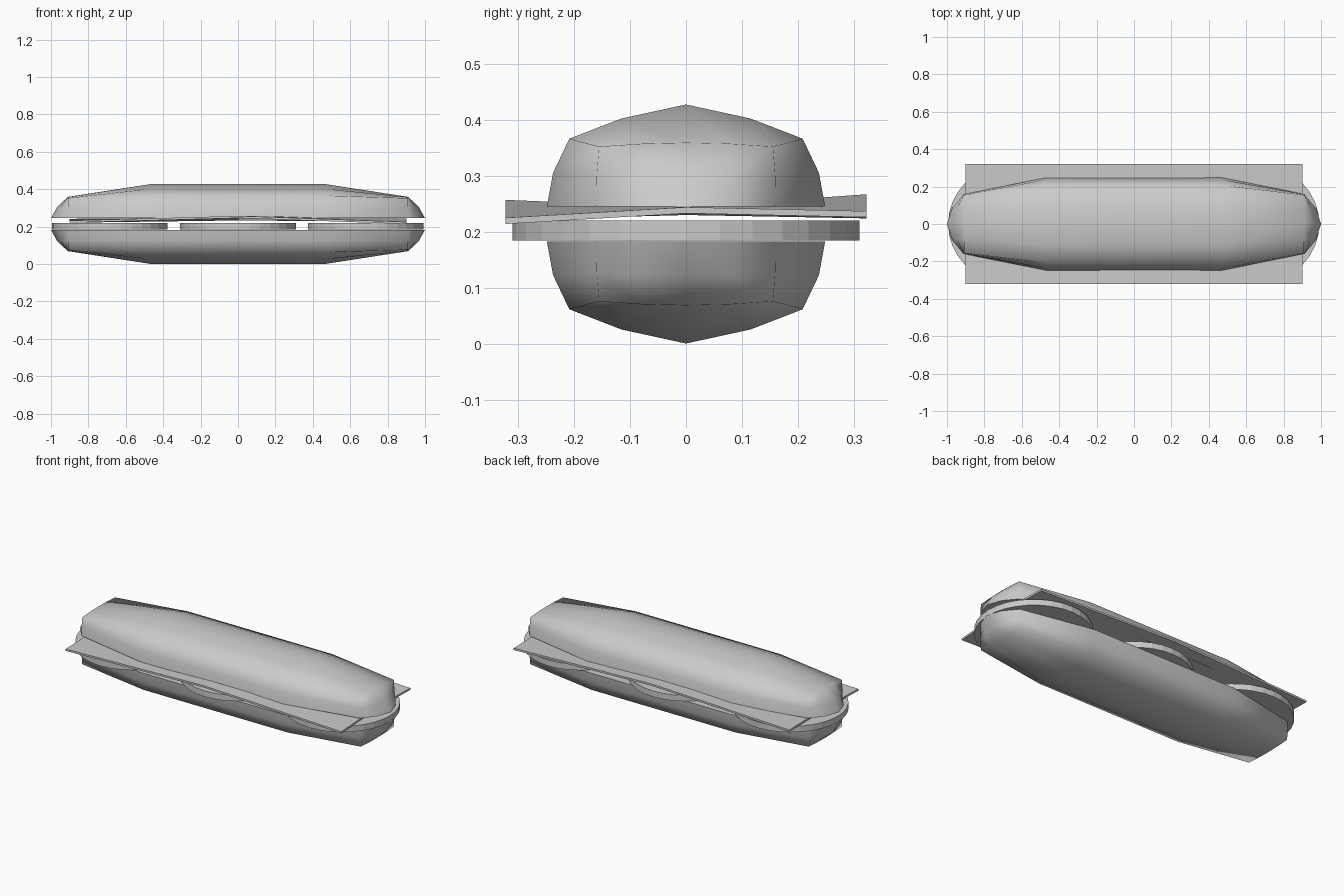
import bpy, bmesh, math

if "Cube" in bpy.data.objects:
    bpy.data.objects.remove(bpy.data.objects["Cube"])


def finish(bm, name):
    bmesh.ops.recalc_face_normals(bm, faces=bm.faces)
    mesh = bpy.data.meshes.new(name)
    bm.to_mesh(mesh)
    bm.free()
    obj = bpy.data.objects.new(name, mesh)
    bpy.context.collection.objects.link(obj)
    return obj


def mirrored(half):
    """Complete a half profile (outside to centre line) across y = 0."""
    return [(-y, z) for y, z in half] + [(y, z) for y, z in half[-2::-1]]


# Half cross-sections of a bun half: body and end rim
BODY = mirrored([(0.248, 0), (0.237, 0.06), (0.208, 0.121), (0.115, 0.157), (0, 0.182)])
RIM = mirrored([(0.16, 0), (0.159, 0.058), (0.155, 0.107), (0.08, 0.112), (0, 0.114)])


def bun(name, z0, up):
    bm = bmesh.new()

    def vert(x, y, z):
        return bm.verts.new((x, y, z0 + up * z))

    def ring(x, profile):
        return [vert(x, y, z) for y, z in profile]

    rings = [ring(-0.91, RIM), ring(-0.47, BODY), ring(0.47, BODY), ring(0.91, RIM)]
    for a, b in zip(rings, rings[1:]):
        for i in range(8):
            bm.faces.new((a[i], a[i + 1], b[i + 1], b[i]))
    # Rounded end caps: 4 x 2 grid inside each rim
    base = []
    for side, r in ((-1, rings[0]), (1, rings[3])):
        low = [r[0]] + [vert(side * x, y, 0) for x, y in ((0.972, -0.085), (1, 0), (0.972, 0.085))] + [r[8]]
        mid = [r[1]] + [vert(side * x, y, 0.06) for x, y in ((0.948, -0.083), (0.967, 0), (0.948, 0.083))] + [r[7]]
        top = r[2:7]
        for p, q in ((low, mid), (mid, top)):
            for i in range(4):
                bm.faces.new((p[i], p[i + 1], q[i + 1], q[i]))
        base.append(low)
    # Flat cut face
    bm.faces.new(base[0] + [rings[1][8], rings[2][8]] + base[1][::-1] + [rings[2][0], rings[1][0]])
    obj = finish(bm, name)
    bpy.ops.object.select_all(action='DESELECT')
    obj.select_set(True)
    bpy.context.view_layer.objects.active = obj
    bpy.ops.object.shade_smooth_by_angle(angle=math.radians(65))


bun("bun_top", 0.245, 1)
bun("bun_bottom", 0.183, -1)

# Tomato slices
for i, x in enumerate((-0.685, 0, 0.682)):
    bpy.ops.mesh.primitive_cylinder_add(vertices=32, radius=0.309, depth=0.035, location=(x, 0, 0.2025))
    bpy.context.object.name = f"tomato_slice_{i + 1}"

# Slightly warped cheese sheet, top heights at rows of x, columns of y
HEIGHTS = ((0.232, 0.241, 0.235), (0.257, 0.244, 0.267), (0.225, 0.244, 0.237))
bm = bmesh.new()
layers = [[[bm.verts.new((0.9 * (i - 1), 0.322 * (j - 1), HEIGHTS[i][j] - t))
            for j in range(3)] for i in range(3)] for t in (0, 0.011)]
for g in layers:
    for i in range(2):
        for j in range(2):
            bm.faces.new((g[i][j], g[i + 1][j], g[i + 1][j + 1], g[i][j + 1]))
border = [(0, 0), (1, 0), (2, 0), (2, 1), (2, 2), (1, 2), (0, 2), (0, 1)]
for (a, b), (c, d) in zip(border, border[1:] + border[:1]):
    bm.faces.new((layers[0][a][b], layers[0][c][d], layers[1][c][d], layers[1][a][b]))
finish(bm, "cheese_slice")
